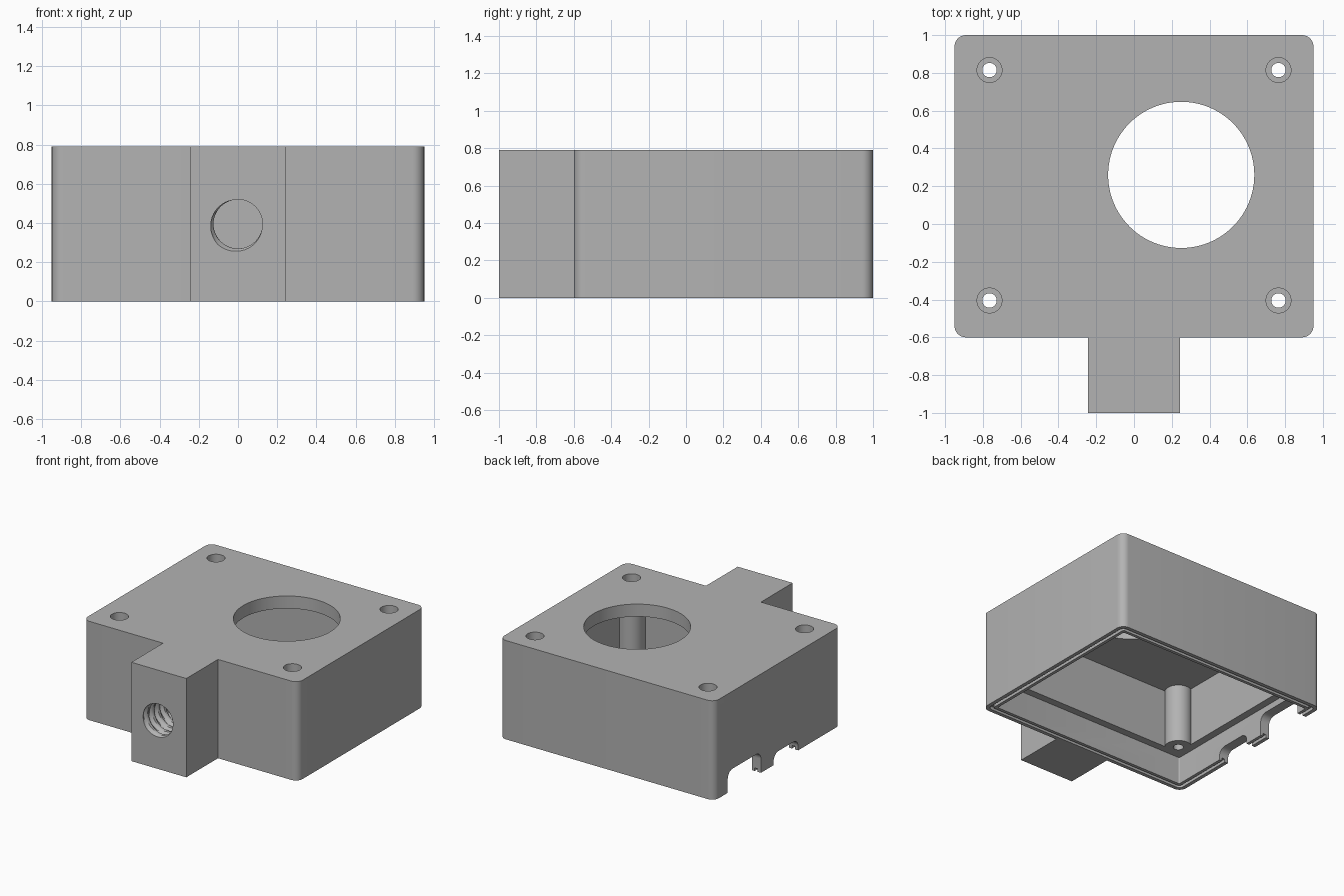
import bpy, bmesh
from math import sin, cos, pi, tau
from mathutils import Matrix, Vector

old = bpy.data.objects.get("Cube")
if old:
    bpy.data.objects.remove(old, do_unlink=True)

grey = bpy.data.materials.new("plain grey")
grey.use_nodes = True
grey.diffuse_color = (0.45, 0.45, 0.45, 1)
grey.node_tree.nodes["Principled BSDF"].inputs["Base Color"].default_value = grey.diffuse_color

# Overall dimensions
HALF_X, FRONT, BACK, HEIGHT = 0.95, -0.6, 1.0, 0.79
CEILING, LEDGE = 0.69, 0.22
TURN = Matrix(((0, 0, 1, 0), (1, 0, 0, 0), (0, 1, 0, 0), (0, 0, 0, 1)))


def loft(name, loops, matrix=Matrix()):
    """Closed solid through equal-length point loops."""
    bm = bmesh.new()
    rings = [[bm.verts.new(p) for p in loop] for loop in loops]
    n = len(rings[0])
    for a, b in zip(rings, rings[1:]):
        for i in range(n):
            j = (i + 1) % n
            bm.faces.new((a[i], a[j], b[j], b[i]))
    bm.faces.new(rings[0][::-1])
    bm.faces.new(rings[-1])
    bm.transform(matrix)
    bmesh.ops.recalc_face_normals(bm, faces=bm.faces)
    mesh = bpy.data.meshes.new(name)
    bm.to_mesh(mesh)
    bm.free()
    mesh.materials.append(grey)
    obj = bpy.data.objects.new(name, mesh)
    bpy.context.collection.objects.link(obj)
    return obj


def box(name, x0, x1, y0, y1, z0, z1, r=0.0, matrix=Matrix()):
    """Prism with rounded vertical corners."""
    outline = []
    corners = ((x1 - r, y1 - r), (x0 + r, y1 - r), (x0 + r, y0 + r), (x1 - r, y0 + r))
    steps = 8 if r else 0
    for q, (cx, cy) in enumerate(corners):
        for s in range(steps + 1):
            a = (q + s / max(steps, 1)) * pi / 2
            outline.append((cx + r * cos(a), cy + r * sin(a)))
    return loft(name, [[(x, y, z) for x, y in outline] for z in (z0, z1)], matrix)


def inset_box(name, t, z0, z1, r):
    """Prism set in from the body outline by t."""
    return box(name, t - HALF_X, HALF_X - t, FRONT + t, BACK - t, z0, z1, r)


def cylinder(name, x, y, z0, z1, r, n=48):
    return loft(name, [[(x + r * cos(tau * i / n), y + r * sin(tau * i / n), z)
                        for i in range(n)] for z in (z0, z1)])


def combine(target, tool, operation):
    """Apply one boolean and discard its tool."""
    tool.hide_render = True
    mod = target.modifiers.new(operation, "BOOLEAN")
    mod.operation, mod.solver, mod.object = operation, "EXACT", tool
    bpy.context.view_layer.objects.active = target
    bpy.ops.object.modifier_apply(modifier=mod.name)
    bpy.data.objects.remove(tool, do_unlink=True)


def cut(target, tool):
    combine(target, tool, "DIFFERENCE")


def add(target, tool):
    combine(target, tool, "UNION")


# Outer shell with the front neck
housing = inset_box("housing", 0, 0, HEIGHT, 0.06)
add(housing, box("neck", -0.243, 0.243, -1, FRONT + 0.05, 0, HEIGHT))

# Stepped cavity open at the bottom
cut(housing, inset_box("upper_cavity", 0.14, 0.1, CEILING, 0.01))
cut(housing, inset_box("lower_cavity", 0.08, -0.1, LEDGE, 0.01))

# Seal groove in the bottom rim
groove = inset_box("seal_groove", 0.03, -0.05, 0.025, 0.035)
cut(groove, inset_box("groove_core", 0.055, -0.1, 0.1, 0.015))
cut(housing, groove)

# Corner screw posts with counterbored holes
posts = [(x, y) for x in (-0.765, 0.765) for y in (-0.405, 0.815)]
for x, y in posts:
    add(housing, cylinder("screw_post", x, y, LEDGE, CEILING + 0.03, 0.1))
for x, y in posts:
    cut(housing, cylinder("screw_hole", x, y, -0.1, 1, 0.038, 32))
    cut(housing, cylinder("counterbore", x, y, HEIGHT - 0.2, 1, 0.066, 32))

# Large round opening in the top
cut(housing, cylinder("round_opening", 0.25, 0.26, 0.5, 1, 0.387, 96))

# Rounded cable notches in the bottom of the right wall
for y0, y1, top in ((-0.06, 0.25, 0.09), (0.41, 0.83, 0.17)):
    cut(housing, box("cable_notch", y0, y1, -0.2, top, -1.1, -0.84, 0.06, TURN))


# Threaded blind hole in the neck
def thread_loop(depth, n=48, pitch=0.07):
    loop = []
    for i in range(n):
        a = tau * i / n
        phase = (depth / pitch + i / n - 0.125) % 1
        r = 0.125 + 0.022 * max(0, 1 - 3 * abs(phase - 0.5))
        loop.append(Vector((r * cos(a), depth - 1, 0.395 + r * sin(a))))
    return loop


cut(housing, loft("threaded_hole", [thread_loop(0.012 * k - 0.012) for k in range(39)]))

# Smooth the curved walls, keeping edges crisp
bpy.ops.object.select_all(action="DESELECT")
housing.select_set(True)
bpy.context.view_layer.objects.active = housing
bpy.ops.object.shade_smooth_by_angle(angle=pi / 6)
